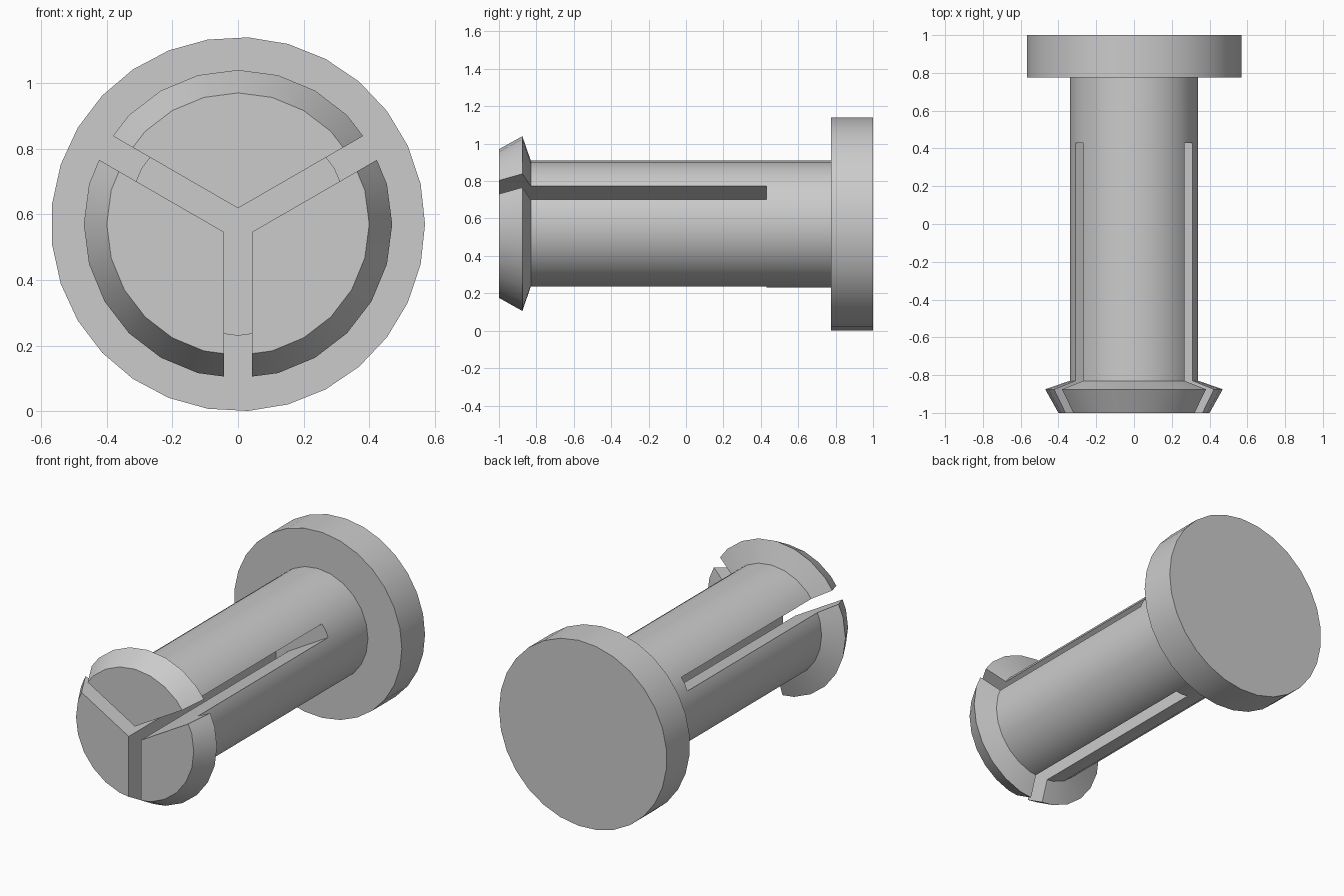
import bpy
import bmesh
import math
from mathutils import Matrix

if "Cube" in bpy.data.objects:
    bpy.data.objects.remove(bpy.data.objects["Cube"], do_unlink=True)

AXIS_Z = 0.57
SLOT_WIDTH = 0.084
SLOT_END = 0.43

grey = bpy.data.materials.new("plain grey")
grey.use_nodes = True
grey.diffuse_color = (0.6, 0.6, 0.6, 1)
grey.node_tree.nodes["Principled BSDF"].inputs["Base Color"].default_value = grey.diffuse_color


def make_object(name, bm):
    bmesh.ops.recalc_face_normals(bm, faces=bm.faces)
    mesh = bpy.data.meshes.new(name)
    bm.to_mesh(mesh)
    bm.free()
    mesh.materials.append(grey)
    obj = bpy.data.objects.new(name, mesh)
    bpy.context.collection.objects.link(obj)
    return obj


def turned(name, profile, sides):
    """Solid of revolution along y from (radius, y) points, capped at both ends."""
    bm = bmesh.new()
    rings = []
    for r, y in profile:
        angles = [math.tau * i / sides for i in range(sides)]
        rings.append([bm.verts.new((r * math.cos(a), y, AXIS_Z + r * math.sin(a))) for a in angles])
    for a, b in zip(rings, rings[1:]):
        for i in range(sides):
            j = (i + 1) % sides
            bm.faces.new((a[i], a[j], b[j], b[i]))
    bm.faces.new(rings[0])
    bm.faces.new(rings[-1])
    return make_object(name, bm)


def select_only(obj):
    bpy.ops.object.select_all(action="DESELECT")
    obj.select_set(True)
    bpy.context.view_layer.objects.active = obj


def smooth(obj):
    select_only(obj)
    bpy.ops.object.shade_smooth_by_angle(angle=math.radians(30))


def cut_slot(obj, degrees):
    """Cut a radial slot from the tip back along the shaft."""
    inner, outer, front = -0.01, 0.7, -1.2
    size = Matrix.Diagonal((outer - inner, SLOT_END - front, SLOT_WIDTH, 1))
    offset = Matrix.Translation(((inner + outer) / 2, (front + SLOT_END) / 2, 0))
    turn = Matrix.Rotation(-math.radians(degrees), 4, "Y")
    bm = bmesh.new()
    bmesh.ops.create_cube(bm, size=1, matrix=Matrix.Translation((0, 0, AXIS_Z)) @ turn @ offset @ size)
    cutter = make_object("slot_cutter", bm)
    cutter.hide_render = True
    mod = obj.modifiers.new("slot", "BOOLEAN")
    mod.operation = "DIFFERENCE"
    mod.solver = "EXACT"
    mod.object = cutter
    select_only(obj)
    bpy.ops.object.modifier_apply(modifier=mod.name)
    bpy.data.objects.remove(cutter, do_unlink=True)


# Shaft with flared snap tip, split into three prongs
shaft = turned("split_shaft", [(0.40, -1), (0.47, -0.875), (0.34, -0.83), (0.34, 0.79)], 24)
for angle in (30, 150, 270):
    cut_slot(shaft, angle)
smooth(shaft)

# Flat round head
head = turned("round_head", [(0.57, 0.775), (0.57, 1)], 29)
smooth(head)
